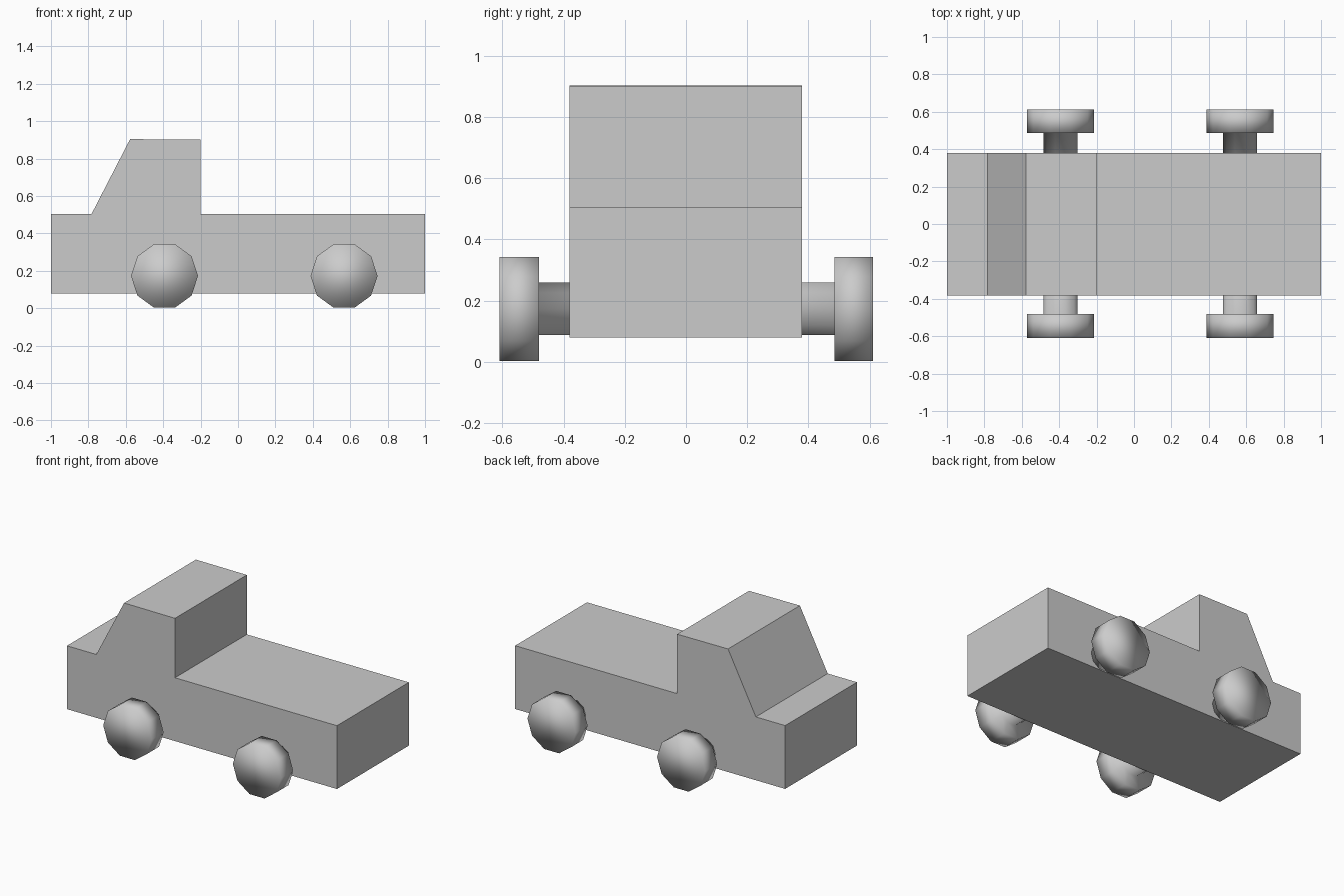
import bpy, bmesh, math

if "Cube" in bpy.data.objects:
    bpy.data.objects.remove(bpy.data.objects["Cube"])


def finish(name, bm, smooth=False):
    bmesh.ops.recalc_face_normals(bm, faces=bm.faces)
    for f in bm.faces:
        f.smooth = smooth
    me = bpy.data.meshes.new(name)
    bm.to_mesh(me)
    bm.free()
    ob = bpy.data.objects.new(name, me)
    bpy.context.collection.objects.link(ob)
    return ob


# Truck body: side profile (x, z) extruded across the width
profile = [(-1, 0.08), (1, 0.08), (1, 0.504), (-0.2, 0.504), (-0.2, 0.902),
           (-0.577, 0.904), (-0.783, 0.504), (-1, 0.504)]
bm = bmesh.new()
side = bm.faces.new([bm.verts.new((x, -0.381, z)) for x, z in profile])
ext = bmesh.ops.extrude_face_region(bm, geom=[side], use_keep_orig=True)
bmesh.ops.translate(bm, vec=(0, 0.76, 0),
                    verts=[v for v in ext["geom"] if isinstance(v, bmesh.types.BMVert)])
finish("truck_body", bm)


# Axle with a wheel at each end: ten-sided turned shape, smooth all over
def wheel_pair(name, x, z=0.173, sides=10, wheel_r=0.179, axle_r=0.09):
    stations = [(-0.609, wheel_r), (-0.481, wheel_r), (-0.481, axle_r),
                (0.486, axle_r), (0.486, wheel_r), (0.612, wheel_r)]
    bm = bmesh.new()
    rings = []
    for y, r in stations:
        rings.append([bm.verts.new((r * math.cos(math.tau * i / sides), y,
                                    r * math.sin(math.tau * i / sides)))
                      for i in range(sides)])
    for a, b in zip(rings, rings[1:]):
        for i in range(sides):
            j = (i + 1) % sides
            bm.faces.new((a[i], a[j], b[j], b[i]))
    bm.faces.new(rings[0])
    bm.faces.new(rings[-1])
    finish(name, bm, smooth=True).location = (x, 0, z)


wheel_pair("front_axle_and_wheels", -0.393)
wheel_pair("rear_axle_and_wheels", 0.567)
